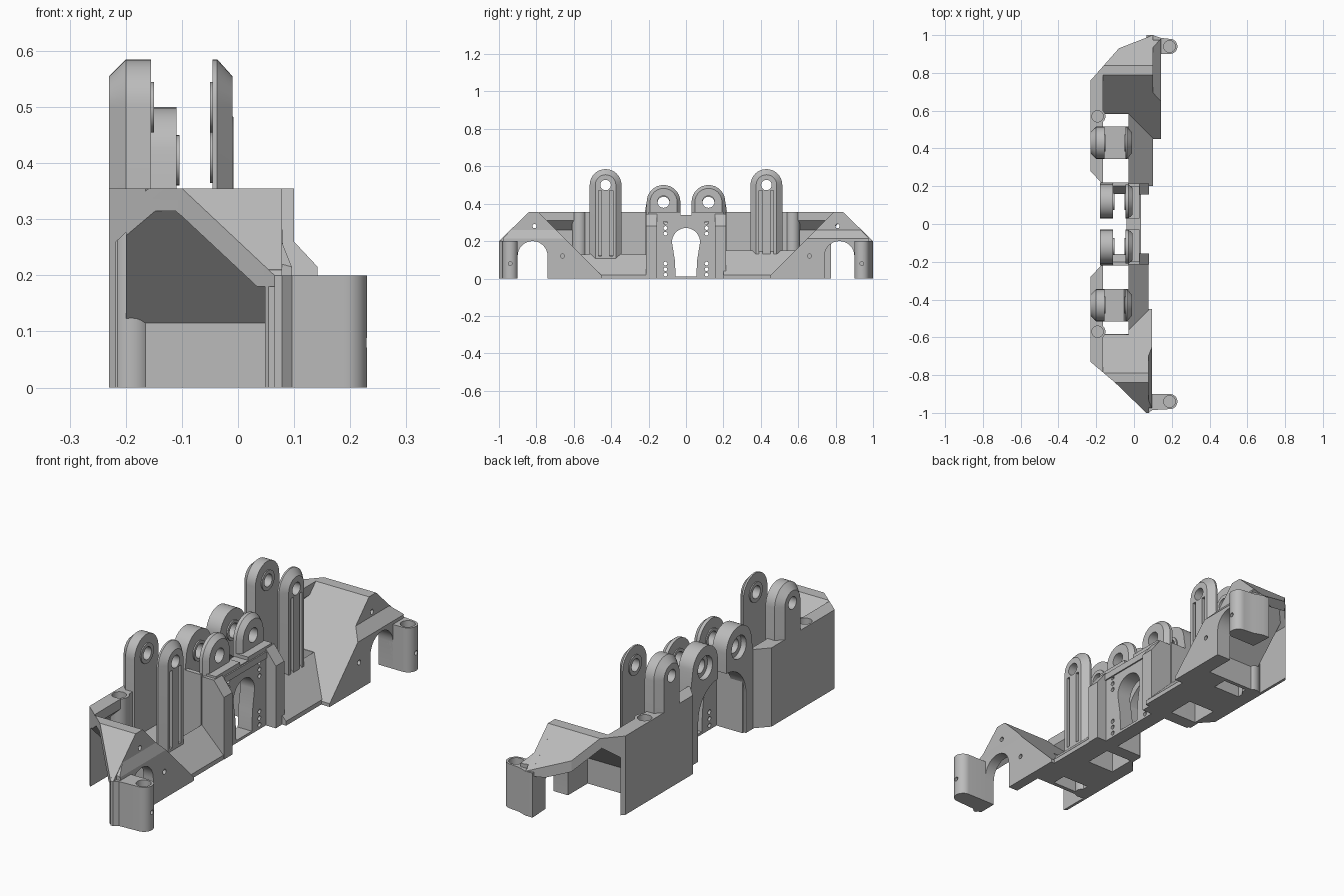
import bpy, bmesh, math

if "Cube" in bpy.data.objects:
    bpy.data.objects.remove(bpy.data.objects["Cube"])

grey = bpy.data.materials.new("plain grey")
grey.use_nodes = True
grey.diffuse_color = (0.5, 0.5, 0.5, 1)
grey.node_tree.nodes["Principled BSDF"].inputs["Base Color"].default_value = (0.5, 0.5, 0.5, 1)


def loft(name, sections, axis):
    """Solid through matching outlines; sections are (position, outline)."""
    bm = bmesh.new()
    rings = []
    for p, pts in sections:
        place = {"x": lambda a, b: (p, a, b), "y": lambda a, b: (a, p, b), "z": lambda a, b: (a, b, p)}[axis]
        rings.append([bm.verts.new(place(a, b)) for a, b in pts])
    n = len(rings[0])
    bm.faces.new(rings[0])
    bm.faces.new(rings[-1])
    for r, q in zip(rings, rings[1:]):
        for i in range(n):
            bm.faces.new((r[i], r[(i + 1) % n], q[(i + 1) % n], q[i]))
    bmesh.ops.recalc_face_normals(bm, faces=bm.faces)
    mesh = bpy.data.meshes.new(name)
    bm.to_mesh(mesh)
    bm.free()
    mesh.materials.append(grey)
    ob = bpy.data.objects.new(name, mesh)
    bpy.context.collection.objects.link(ob)
    return ob


def prism(name, pts, axis, lo, hi):
    return loft(name, [(lo, pts), (hi, pts)], axis)


def rect(a0, a1, b0, b1):
    return [(a0, b0), (a1, b0), (a1, b1), (a0, b1)]


def arc(a, b, r, start=0, end=180, n=16):
    return [(a + r * math.cos(math.radians(start + (end - start) * i / n)),
             b + r * math.sin(math.radians(start + (end - start) * i / n))) for i in range(n + 1)]


def disc(name, a, b, r, axis, lo, hi):
    return prism(name, arc(a, b, r, 0, 360, 28)[:-1], axis, lo, hi)


def combine(ob, tools, operation="DIFFERENCE"):
    """Apply booleans and discard the cutters."""
    for tool in tools:
        mod = ob.modifiers.new("cut", "BOOLEAN")
        mod.object, mod.operation, mod.solver = tool, operation, "EXACT"
    bpy.context.view_layer.update()
    mesh = bpy.data.meshes.new_from_object(ob.evaluated_get(bpy.context.evaluated_depsgraph_get()))
    ob.modifiers.clear()
    ob.data = mesh
    for tool in tools:
        bpy.data.objects.remove(tool)
    return ob


def lug(name, y, z, r, bottom, sections, hole):
    """Round-topped ear with chamfered outer rim and a cross hole."""
    rings = []
    for x, inset in sections:
        k = r - inset
        rings.append((x, arc(y, z, k) + [(y - k, bottom), (y + k, bottom)]))
    ob = loft(name, rings, "x")
    return combine(ob, [disc("hole", y, z, hole, "x", -1, 1)])


def collar(name, y, z, r, lo, hi, hole):
    combine(disc(name, y, z, r, "x", lo, hi), [disc("hole", y, z, hole, "x", -1, 1)])


def build_side(s, tag, face, plate, plan):
    def m(pts):
        return [(s * a, b) for a, b in pts]

    def span(lo, hi):
        return (s * lo, s * hi)

    plan = [(x, s * y) for x, y in plan]

    def clipped(ob):
        return combine(ob, [prism("plan", plan, "z", -0.1, 0.6)], "INTERSECT")

    # Sloping floor with two through openings
    floor = prism("floor_" + tag, [(-0.17, 0), (face, 0), (face, 0.02), (face - 0.13, 0.15), (-0.17, 0.15)],
                  "y", *span(0.2, 0.6))
    combine(floor, [prism("gap", rect(-0.165, -0.03, *span(a, b)), "z", -0.1, 0.4)
                    for a, b in ((0.215, 0.345), (0.515, 0.582))])
    prism("floor_ramp_" + tag, m([(0.45, 0), (0.45, 0.015), (0.585, 0.15), (0.6, 0.15), (0.6, 0)]),
          "x", -0.03, face)

    # Back wall, thick beside the floor and thin under the roof
    wall = prism("back_wall_" + tag, [(x, s * y) for x, y in
                 ((-0.23, 0.28), (-0.17, 0.215), (-0.165, 0.215), (-0.165, 0.6), (-0.23, 0.6))], "z", 0, 0.355)
    boss = disc("screw_boss_" + tag, -0.19, s * 0.57, 0.039, "z", 0, 0.355)
    for part in (wall, boss):
        combine(part, [disc("hole", -0.193, s * 0.57, 0.03, "z", 0.3, 0.5)])
    clipped(prism("end_back_wall_" + tag, [(-0.23, 0), (-0.217, 0), (-0.217, 0.26), (-0.165, 0.31),
                  (-0.165, 0.355), (-0.23, 0.355)], "y", *span(0.6, 0.84)))

    # Folded roof over the open end
    clipped(prism("end_roof_" + tag, m([(1, 0.2), (0.84, 0.355), (0.79, 0.355), (0.585, 0.15), (0.585, 0.1),
                  (0.605, 0.12), (0.8, 0.315), (0.83, 0.315), (0.97, 0.18), (1, 0.18)]), "x", -0.2, face))

    # Outer side wall with arch, and its bevelled cover plate
    arch = arc(0.82, 0.12, 0.08, 180, 0)
    holes = [disc("hole", s * y, z, 0.011, "x", face - 0.05, 0.3) for y, z in ((0.66, 0.12), (0.81, 0.28))]
    wall = prism("side_wall_" + tag, m([(0.45, 0), (0.74, 0)] + arch + [(0.9, 0), (0.99, 0), (0.99, 0.21),
                 (0.84, 0.355), (0.79, 0.355), (0.45, 0.015)]), "x", face - 0.03, face)
    combine(clipped(wall), holes)

    def outline(top):
        return m([(0.45, 0), (0.74, 0)] + arch + [(0.9, 0), (0.975, 0), (0.975, min(top, 0.22)),
                 (1.195 - top, top), (0.435 + top, top), (0.45, 0.015)])
    cover = loft("side_cover_" + tag, [(face, outline(0.26)), (plate, outline(0.215))], "x")
    combine(cover, [disc("hole", s * 0.66, 0.12, 0.011, "x", 0, 0.3)])

    # Corner post with a screw socket
    post = prism("corner_post_" + tag, [(x, s * y) for x, y in [(0.07, 0.9)] + arc(0.19, 0.94, 0.04, -90, 90)
                 + [(plate, 0.985), (face, 1.0), (0.065, 1.0)]], "z", 0, 0.2)
    combine(post, [disc("socket", 0.188, s * 0.94, 0.031, "z", 0.16, 0.3),
                   disc("hole", s * 0.94, 0.08, 0.01, "x", 0.2, 0.3)])

    # Tall pair of ears
    y = s * 0.43
    lug("tall_back_ear_" + tag, y, 0.5, 0.085, 0.12, [(-0.23, 0.03), (-0.2, 0), (-0.155, 0)], 0.028)
    collar("tall_back_collar_" + tag, y, 0.5, 0.045, -0.156, -0.15, 0.028)
    front = lug("tall_front_ear_" + tag, y, 0.5, 0.085, 0.1, [(-0.045, 0), (-0.037, 0), (-0.01, 0.03)], 0.028)
    combine(front, [prism("groove", rect(y + d - 0.009, y + d + 0.009, 0.12, 0.47), "x", -0.025, 0.1)
                    for d in (-0.03, 0.03)])
    collar("tall_front_collar_" + tag, y, 0.5, 0.045, -0.05, -0.044, 0.028)

    # Short pair of ears, the back one standing on an arched leg
    y = s * 0.12
    leg = arc(0.03, 0.18, 0.14, 90, 0, 10)
    short = prism("short_back_ear_" + tag, m([(0.22, 0), (0.22, 0.355)] + arc(0.12, 0.41, 0.09)
                  + [(0.03, 0.355)] + leg + [(0.17, 0)]), "x", -0.18, -0.11)
    combine(short, [disc("hole", y, 0.405, 0.032, "x", -1, 1), disc("socket", y, 0.405, 0.052, "x", -0.3, -0.155)])
    collar("short_back_collar_" + tag, y, 0.405, 0.045, -0.111, -0.104, 0.032)
    lug("short_front_ear_" + tag, y, 0.41, 0.09, 0.33, [(-0.045, 0), (-0.03, 0), (-0.008, 0.018)], 0.032)
    collar("short_front_collar_" + tag, y, 0.41, 0.045, -0.05, -0.044, 0.032)

    # Centre cheek between the legs and the front frame
    prism("centre_cheek_" + tag, m([(0.16, 0), (0.22, 0), (0.22, 0.355), (0.2, 0.355), (0.16, 0.3)]),
          "x", -0.17, -0.03)
    prism("frame_rib_" + tag, [(-0.03, 0), (0.08, 0), (0.08, 0.28), (0.03, 0.345), (-0.03, 0.345)],
          "y", *span(0.155, 0.215))


build_side(1, "rear", 0.1, 0.142,
           [(-0.23, 0.1), (-0.23, 0.76), (-0.08, 0.93), (0.1, 1.0), (0.3, 1.0), (0.3, 0.1)])
build_side(-1, "front", 0.078, 0.096,
           [(-0.23, 0.1), (-0.23, 0.73), (-0.1, 0.84), (0.065, 1.0), (0.3, 1.0), (0.3, 0.1)])

# Centre panel with keyhole window and small screw holes
panel = prism("centre_panel", rect(-0.2, 0.2, 0, 0.355), "x", -0.04, 0.03)
window = prism("window", [(0.055, 0.012), (0.06, 0.1)] + arc(0, 0.195, 0.075)
               + [(-0.06, 0.1), (-0.055, 0.012)], "x", -0.1, 0.1)
notch = prism("notch", rect(-0.03, 0.03, 0.34, 0.4), "x", -0.1, 0.1)
dots = [disc("hole", y, z, 0.01, "x", -0.1, 0.1)
        for y in (-0.11, 0.11) for z in (0.02, 0.05, 0.08, 0.24, 0.27, 0.3)]
combine(panel, [window, notch] + dots)
prism("frame_header", rect(-0.16, 0.16, 0.305, 0.335), "x", 0.02, 0.036)

# Smooth the round parts and keep the edges crisp
for ob in bpy.context.scene.objects:
    ob.select_set(ob.type == "MESH")
    if ob.type == "MESH":
        bpy.context.view_layer.objects.active = ob
bpy.ops.object.shade_smooth_by_angle(angle=math.radians(25))
